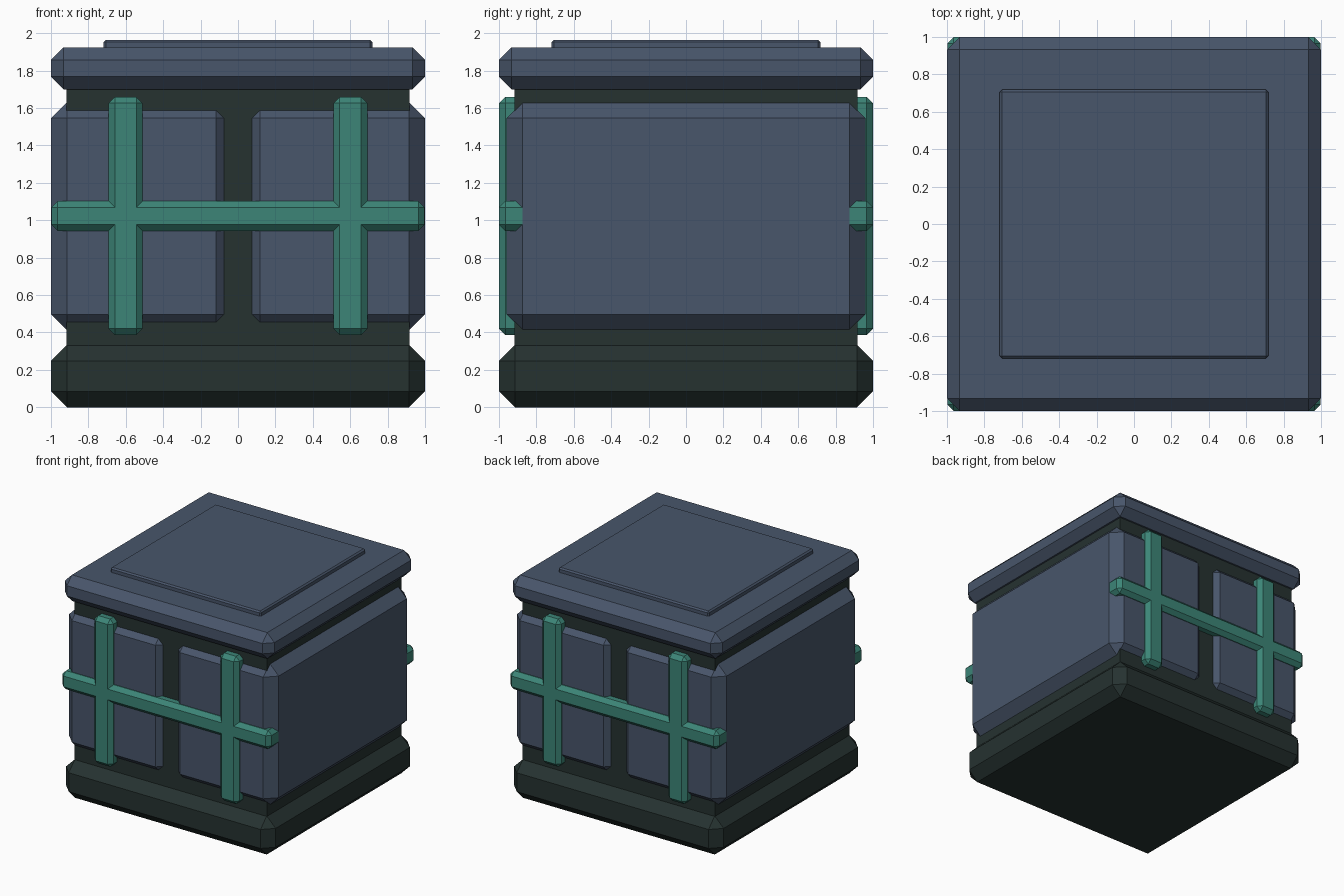
import bpy
import bmesh
from mathutils import Vector

default = bpy.data.objects.get("Cube")
if default:
    bpy.data.objects.remove(default, do_unlink=True)


def make_material(name, rgb):
    mat = bpy.data.materials.new(name)
    color = (*rgb, 1.0)
    mat.diffuse_color = color
    mat.use_nodes = True
    node = next(n for n in mat.node_tree.nodes if n.type == 'BSDF_PRINCIPLED')
    node.inputs["Base Color"].default_value = color
    return mat


steel = make_material("slate_blue", (0.065, 0.092, 0.145))
teal = make_material("teal", (0.045, 0.235, 0.185))
dark = make_material("dark_green_grey", (0.019, 0.032, 0.030))


def chamfered_box(name, low, high, chamfer, mat):
    """Box between two corners with flat chamfered edges."""
    low, high = Vector(low), Vector(high)
    centre, size = (low + high) / 2, high - low
    bm = bmesh.new()
    bmesh.ops.create_cube(bm, size=1)
    for v in bm.verts:
        v.co = Vector(a * b for a, b in zip(v.co, size))
    if chamfer:
        bmesh.ops.bevel(bm, geom=bm.edges[:], offset=chamfer, segments=1,
                        affect='EDGES', profile=0.5)
    mesh = bpy.data.meshes.new(name)
    bm.to_mesh(mesh)
    bm.free()
    mesh.materials.append(mat)
    obj = bpy.data.objects.new(name, mesh)
    obj.location = centre
    bpy.context.collection.objects.link(obj)
    return obj


def span(a, b):
    return min(a, b), max(a, b)


# Dark body and foot
chamfered_box("core", (-.918, -.918, .2), (.918, .918, 1.75), 0, dark)
chamfered_box("base", (-1, -1, 0), (1, 1, .333), .085, dark)

# Lid with a thin raised plate
chamfered_box("lid", (-1, -1, 1.70), (1, 1, 1.925), .068, steel)
chamfered_box("lid_plate", (-.718, -.718, 1.88), (.718, .718, 1.965), .012, steel)

# Two side shells wrapping around the core
for side, label in ((1, "left"), (-1, "right")):
    x0, x1 = span(side * .03, side)
    chamfered_box(label + "_shell", (x0, -.96, .41), (x1, .96, 1.633), .087, steel)

# Crossed straps on the front and back
for face, label in ((-1, "front"), (1, "back")):
    y0, y1 = span(face * .75, face)
    chamfered_box(label + "_crossbar", (-.998, y0, .943), (.998, y1, 1.103), .034, teal)
    for side, hand in ((1, "left"), (-1, "right")):
        x0, x1 = span(side * .51, side * .692)
        chamfered_box(f"{label}_{hand}_strap", (x0, y0, .386), (x1, y1, 1.66), .034, teal)
